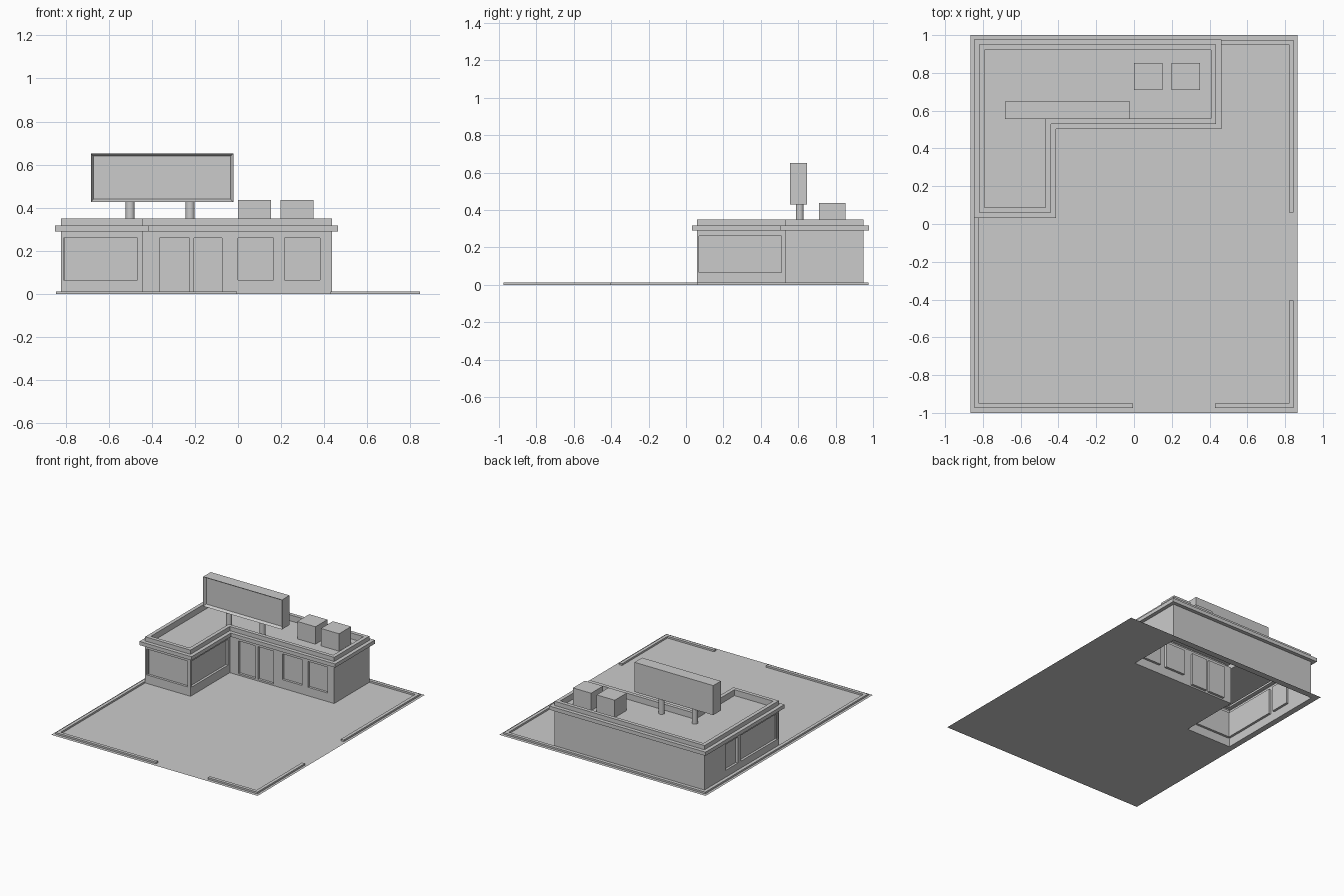
import bpy
import bmesh
from mathutils import Vector

cube = bpy.data.objects.get("Cube")
if cube:
    bpy.data.objects.remove(cube, do_unlink=True)

grey = bpy.data.materials.new("light grey")
grey.use_nodes = True
grey.diffuse_color = (0.6, 0.6, 0.6, 1)
grey.node_tree.nodes["Principled BSDF"].inputs["Base Color"].default_value = (0.6, 0.6, 0.6, 1)

UP = Vector((0, 0, 1))
EAVE, ROOF, TOP = 0.29, 0.305, 0.35


def finish(bm, name):
    bmesh.ops.remove_doubles(bm, verts=bm.verts, dist=0.0005)
    mesh = bpy.data.meshes.new(name)
    bm.to_mesh(mesh)
    bm.free()
    mesh.materials.append(grey)
    obj = bpy.data.objects.new(name, mesh)
    bpy.context.collection.objects.link(obj)
    return obj


def face(bm, points):
    return bm.faces.new([bm.verts.new(p) for p in points])


def prism(name, outline, z0, z1):
    """Upright prism on a counter-clockwise outline, open underneath."""
    bm = bmesh.new()
    low = [Vector((x, y, z0)) for x, y in outline]
    high = [Vector((x, y, z1)) for x, y in outline]
    face(bm, high)
    for i in range(len(low)):
        face(bm, (low[i - 1], low[i], high[i], high[i - 1]))
    return finish(bm, name)


def box(name, x0, x1, y0, y1, z0, z1):
    return prism(name, [(x0, y0), (x1, y0), (x1, y1), (x0, y1)], z0, z1)


def recess(bm, rim, inward):
    """Sunken panel behind a rectangular rim."""
    back = [p + inward for p in rim]
    face(bm, back)
    for i in range(len(rim)):
        face(bm, (rim[i - 1], rim[i], back[i], back[i - 1]))


def wall(bm, start, end, openings, depth=0.018):
    """Wall from start to end with openings (u0, u1, z0, z1)."""
    a = Vector((*start, 0))
    length = (Vector((*end, 0)) - a).length
    d = (Vector((*end, 0)) - a) / length

    def rect(u0, u1, z0, z1):
        return [a + d * u + UP * z for u, z in ((u0, z0), (u1, z0), (u1, z1), (u0, z1))]

    u = 0
    for u0, u1, z0, z1 in openings:
        face(bm, rect(u, u0, 0, EAVE))
        face(bm, rect(u0, u1, 0, z0))
        face(bm, rect(u0, u1, z1, EAVE))
        recess(bm, rect(u0, u1, z0, z1), UP.cross(d) * depth)
        u = u1
    face(bm, rect(u, length, 0, EAVE))


# Ground sheet, open under the building
bm = bmesh.new()
xs = [-0.865, -0.82, -0.44, 0.435, 0.865]
ys = [-1, 0.06, 0.53, 0.95, 1]
for i in range(4):
    for j in range(4):
        if (i, j) in {(1, 1), (1, 2), (2, 2)}:
            continue
        face(bm, [(xs[i], ys[j], 0), (xs[i + 1], ys[j], 0),
                  (xs[i + 1], ys[j + 1], 0), (xs[i], ys[j + 1], 0)])
finish(bm, "ground")

# Kerbs with two driveway gaps
prism("long_kerb", [(0.82, 0.06), (0.845, 0.06), (0.845, 0.975), (-0.845, 0.975),
                    (-0.845, -0.975), (-0.005, -0.975), (-0.005, -0.95),
                    (-0.82, -0.95), (-0.82, 0.95), (0.82, 0.95)], 0, 0.013)
prism("corner_kerb", [(0.43, -0.975), (0.845, -0.975), (0.845, -0.405),
                      (0.82, -0.405), (0.82, -0.95), (0.43, -0.95)], 0, 0.013)

# L-shaped walls with recessed windows and doors
plan = [(-0.82, 0.06), (-0.44, 0.06), (-0.44, 0.53), (0.435, 0.53), (0.435, 0.95), (-0.82, 0.95)]
SILL, HEAD = 0.065, 0.26
openings = [
    [(0.01, 0.355, SILL, HEAD)],
    [(0.01, 0.45, SILL, HEAD)],
    [(0.075, 0.215, 0.012, HEAD), (0.235, 0.365, 0.012, HEAD),
     (0.44, 0.605, SILL, HEAD), (0.655, 0.82, SILL, HEAD)],
    [],
    [],
    [(0.25, 0.40, SILL, HEAD), (0.44, 0.88, SILL, HEAD)],
]
bm = bmesh.new()
for i, holes in enumerate(openings):
    wall(bm, plan[i], plan[(i + 1) % len(plan)], holes)
finish(bm, "walls")


# Cornice, parapet and sunken roof swept around the plan
def offset_plan(distance, z):
    ring = []
    for i, p in enumerate(plan):
        here = Vector((*p, 0))
        before = (here - Vector((*plan[i - 1], 0))).normalized()
        after = (Vector((*plan[(i + 1) % len(plan)], 0)) - here).normalized()
        ring.append(here + (before.cross(UP) + after.cross(UP)) * distance + UP * z)
    return ring


bm = bmesh.new()
profile = [(0, EAVE), (0.028, EAVE), (0.028, 0.318), (0, 0.318), (0, TOP), (-0.028, TOP), (-0.028, ROOF)]
rings = [offset_plan(*p) for p in profile]
for low, high in zip(rings, rings[1:]):
    for i in range(len(plan)):
        face(bm, (low[i - 1], low[i], high[i], high[i - 1]))
face(bm, rings[-1])
finish(bm, "parapet_and_roof")

# Rooftop units
for name, x in (("right_roof_unit", 0), ("left_roof_unit", 0.198)):
    box(name, x, x + 0.152, 0.71, 0.853, ROOF, 0.437)

# Sign board with a recessed front panel
X0, X1, Y0, Y1, Z0, Z1 = -0.682, -0.022, 0.557, 0.648, 0.428, 0.652
bm = bmesh.new()
bmesh.ops.create_cube(bm, size=1)
for v in bm.verts:
    v.co = Vector(((X0 + X1) / 2 + v.co.x * (X1 - X0),
                   (Y0 + Y1) / 2 + v.co.y * (Y1 - Y0),
                   (Z0 + Z1) / 2 + v.co.z * (Z1 - Z0)))
bm.normal_update()
front = [f for f in bm.faces if f.normal.y < -0.9]
bmesh.ops.inset_region(bm, faces=front, thickness=0.017)
bmesh.ops.translate(bm, verts=front[0].verts, vec=(0, 0.02, 0))
finish(bm, "sign_board")

# Sign posts
for name, x in (("right_sign_post", -0.5), ("left_sign_post", -0.222)):
    bpy.ops.mesh.primitive_cylinder_add(vertices=24, radius=0.021, depth=Z0 - ROOF,
                                        location=(x, 0.608, (Z0 + ROOF) / 2))
    post = bpy.context.object
    post.name = name
    post.data.materials.append(grey)
    bpy.ops.object.shade_smooth_by_angle()
